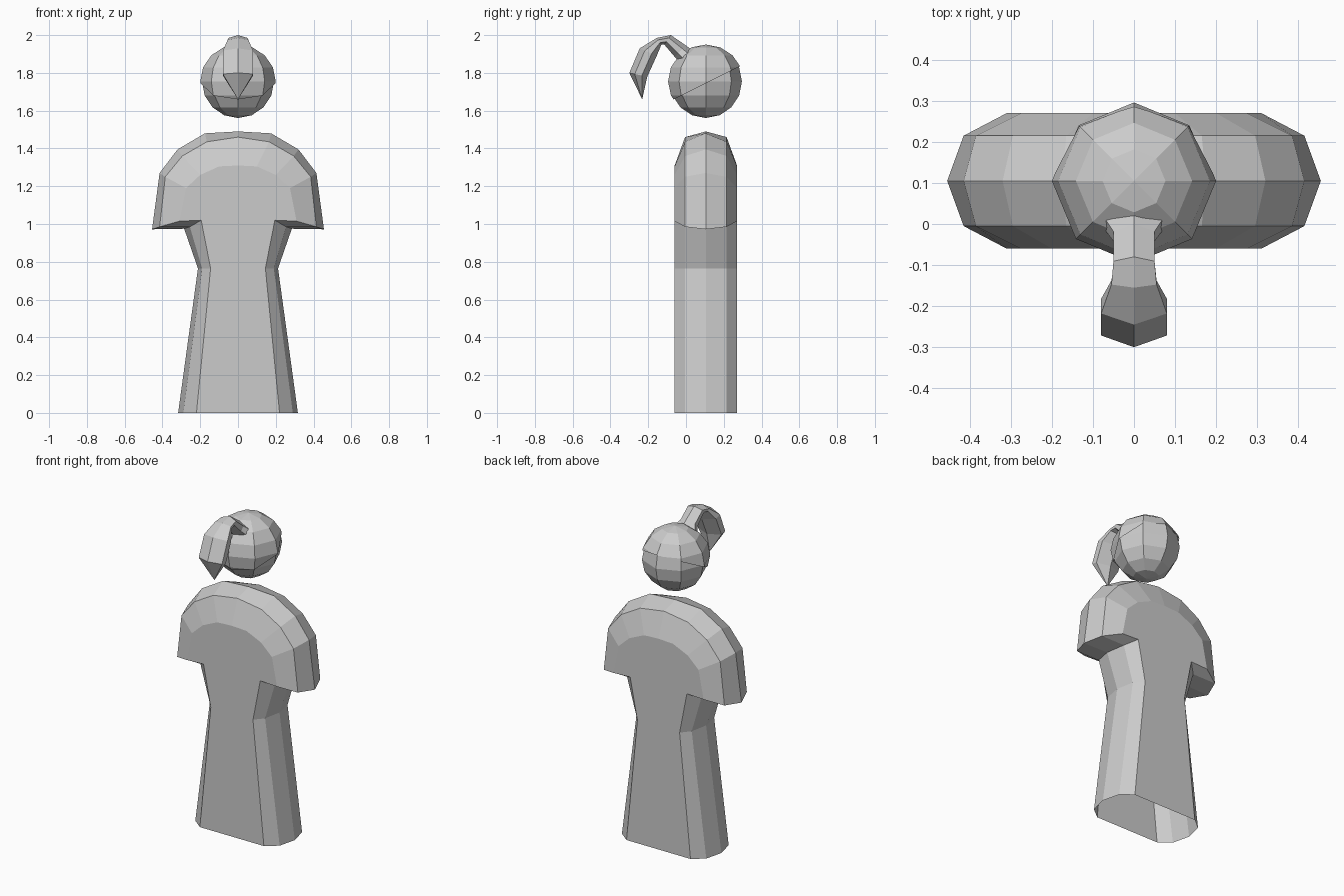
import bpy, bmesh
from mathutils import Vector, Matrix

if "Cube" in bpy.data.objects:
    bpy.data.objects.remove(bpy.data.objects["Cube"])

CY = 0.105  # depth centre of body and head


def finish(name, bm):
    bmesh.ops.recalc_face_normals(bm, faces=bm.faces[:])
    mesh = bpy.data.meshes.new(name)
    bm.to_mesh(mesh)
    bm.free()
    obj = bpy.data.objects.new(name, mesh)
    bpy.context.collection.objects.link(obj)
    return obj


def loft(bm, rows, closed):
    rings = [[bm.verts.new(p) for p in row] for row in rows]
    n = len(rings[0])
    for a, b in zip(rings, rings[1:]):
        for i in range(n if closed else n - 1):
            j = (i + 1) % n
            bm.faces.new((a[i], a[j], b[j], b[i]))
    return rings


# Gown: half outlines from collar over sleeve to hem, lofted in depth, hem open
face = [(0, 1.31), (0.10, 1.305), (0.20, 1.26), (0.275, 1.19),
        (0.31, 1.015), (0.195, 1.02), (0.145, 0.765), (0.22, 0)]
mid = [(0, 1.46), (0.165, 1.435), (0.295, 1.36), (0.385, 1.25),
       (0.415, 0.985), (0.255, 0.985), (0.19, 0.765), (0.29, 0)]
rim = [(0, 1.49), (0.175, 1.48), (0.32, 1.395), (0.415, 1.27),
       (0.455, 0.972), (0.285, 0.975), (0.212, 0.765), (0.317, 0)]


def outline(half, y):
    full = [(-x, z) for x, z in reversed(half[1:])] + half
    return [Vector((x, CY + y, z)) for x, z in full]


bm = bmesh.new()
layers = [(face, -0.165), (mid, -0.11), (rim, 0), (mid, 0.11), (face, 0.165)]
rings = loft(bm, [outline(p, y) for p, y in layers], closed=False)
bm.faces.new(rings[0])
bm.faces.new(rings[-1])
finish("gown", bm)


# Head and hair cap: low-poly spheres, the cap cut along a slanted hairline
def ball(radius, height):
    bm = bmesh.new()
    bmesh.ops.create_uvsphere(bm, u_segments=8, v_segments=8, radius=1)
    bmesh.ops.scale(bm, vec=(radius, radius, height), verts=bm.verts)
    bmesh.ops.translate(bm, vec=(0, CY, 1.755), verts=bm.verts)
    return bm


finish("head", ball(0.191, 0.194))
bm = ball(0.2, 0.195)
bmesh.ops.bisect_plane(bm, geom=bm.verts[:] + bm.edges[:] + bm.faces[:],
                       plane_co=(0, CY, 1.745), plane_no=(0, -0.45, 0.9),
                       clear_inner=True)
finish("hair_cap", bm)

# Ponytail: six-sided sections given by outer point, inner point, half width
sections = [((0.04, 1.915), (-0.03, 1.85), 0.075),
            ((0.0, 1.945), (-0.06, 1.885), 0.05),
            ((-0.08, 2.0), (-0.115, 1.95), 0.05),
            ((-0.155, 1.985), (-0.13, 1.95), 0.055),
            ((-0.245, 1.93), (-0.155, 1.89), 0.08),
            ((-0.3, 1.8), (-0.205, 1.78), 0.08)]
ring = [(0, 0), (1, 0.3), (1, 0.7), (0, 1), (-1, 0.7), (-1, 0.3)]
rows = []
for (oy, oz), (iy, iz), w in sections:
    rows.append([Vector((s * w, oy + (iy - oy) * t, oz + (iz - oz) * t))
                 for s, t in ring])
bm = bmesh.new()
rings = loft(bm, rows, closed=True)
tip = bm.verts.new((0, -0.232, 1.66))
for i in range(6):
    bm.faces.new((rings[-1][i], rings[-1][(i + 1) % 6], tip))
bm.faces.new(rings[0])
finish("ponytail", bm)
